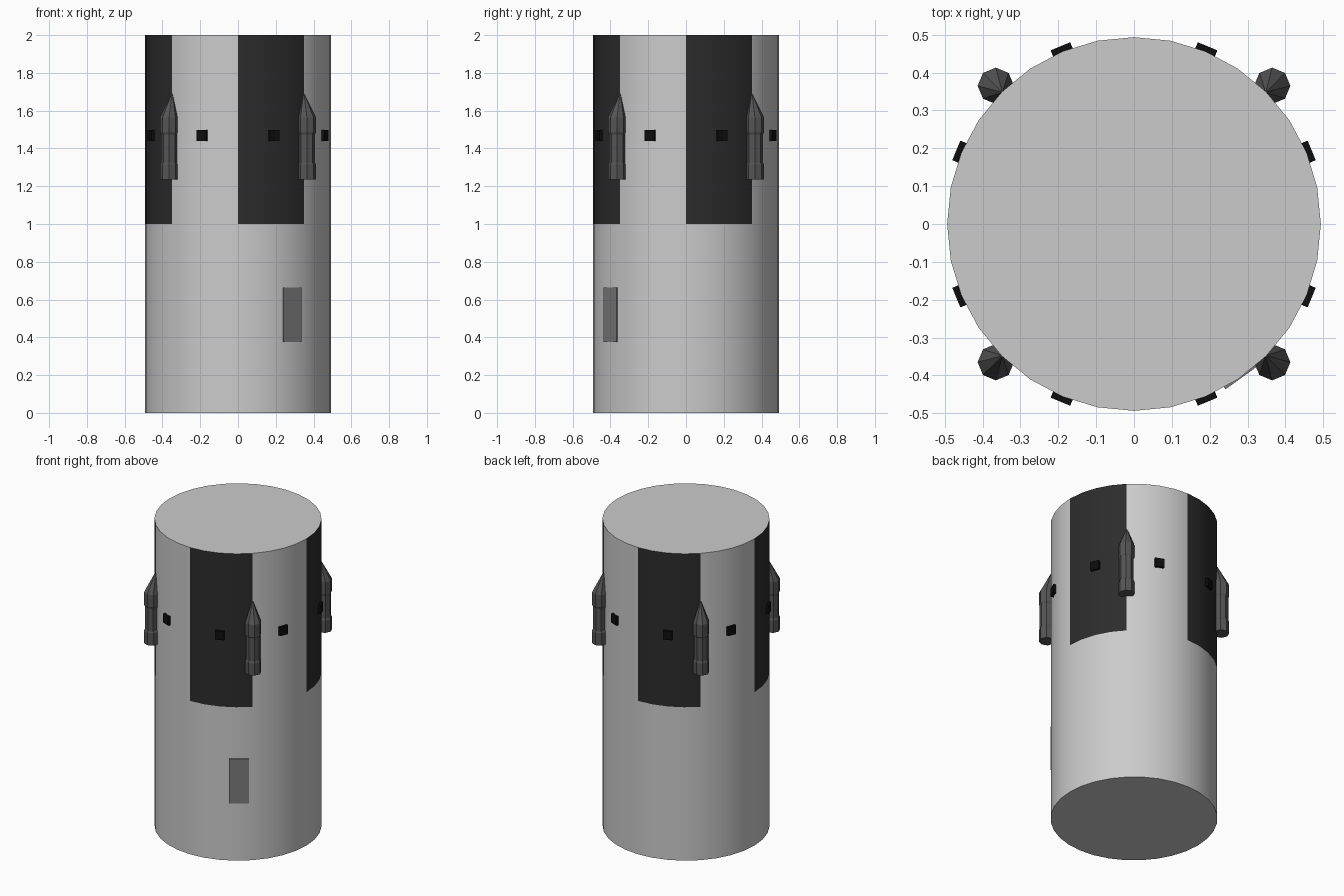
import bpy, bmesh
from math import sin, cos, radians, pi
from mathutils import Matrix

if "Cube" in bpy.data.objects:
    bpy.data.objects.remove(bpy.data.objects["Cube"])

R = 0.4935


def material(name, v):
    m = bpy.data.materials.new(name)
    m.diffuse_color = (v, v, v, 1)
    m.use_nodes = True
    m.node_tree.nodes["Principled BSDF"].inputs["Base Color"].default_value = m.diffuse_color
    return m


WHITE = material("light_grey", 0.8)
DARK = material("panel_dark", 0.025)
STEEL = material("pod_grey", 0.09)
BLACK = material("black", 0.004)
HATCH = material("hatch_grey", 0.2)


def finish(bm, name, mats, smooth=None):
    bmesh.ops.recalc_face_normals(bm, faces=bm.faces)
    me = bpy.data.meshes.new(name)
    bm.to_mesh(me)
    bm.free()
    ob = bpy.data.objects.new(name, me)
    bpy.context.collection.objects.link(ob)
    for m in mats:
        me.materials.append(m)
    if smooth:
        bpy.ops.object.select_all(action='DESELECT')
        ob.select_set(True)
        bpy.context.view_layer.objects.active = ob
        bpy.ops.object.shade_smooth_by_angle(angle=radians(smooth))
    return ob


def loft(bm, rings, n):
    """Capped tube through rings of (radius, z, x offset, y offset)."""
    loops = [[bm.verts.new((ox + r * cos(2 * pi * i / n), oy + r * sin(2 * pi * i / n), z))
              for i in range(n)] for r, z, ox, oy in rings]
    sides = []
    for a, b in zip(loops, loops[1:]):
        sides.append([bm.faces.new((a[i], a[(i + 1) % n], b[(i + 1) % n], b[i])) for i in range(n)])
    bm.faces.new(loops[0][::-1])
    bm.faces.new(loops[-1])
    return sides


def wall_box(name, angle, outer, depth, width, z0, z1, mat):
    bm = bmesh.new()
    bmesh.ops.create_cube(bm, size=1)
    bmesh.ops.transform(bm, verts=bm.verts, matrix=(
        Matrix.Rotation(radians(angle), 4, 'Z')
        @ Matrix.Translation((outer - depth / 2, 0, (z0 + z1) / 2))
        @ Matrix.Diagonal((depth, width, z1 - z0, 1))))
    return finish(bm, name, [mat])


# Tank body: alternating dark eighths on the upper half
bm = bmesh.new()
lower, upper = loft(bm, [(R, 0, 0, 0), (R, 1, 0, 0), (R, 2, 0, 0)], 32)
for i, f in enumerate(upper):
    f.material_index = 1 if (i // 4) % 2 == 0 else 0
finish(bm, "body", [WHITE, DARK], 30)

# Four rocket pods on the diagonals, nose tips leaning in to the wall
profile = [(0.048, 1.235), (0.048, 1.315), (0.043, 1.325), (0.043, 1.475),
           (0.048, 1.485), (0.048, 1.565), (0.003, 1.69)]
for k, (sx, sy) in enumerate([(1, 1), (-1, 1), (-1, -1), (1, -1)]):
    bm = bmesh.new()
    rings = []
    for r, z in profile:
        c = 0.349 if z > 1.6 else 0.365
        rings.append((r, z, sx * c, sy * c))
    loft(bm, rings, 8)
    finish(bm, f"rocket_pod_{k + 1}", [STEEL])

# Eight small black vents around the body
for k in range(8):
    wall_box(f"vent_{k + 1}", 22.5 + 45 * k, 0.508, 0.035, 0.056, 1.44, 1.497, BLACK)

# Access hatch on the lower front right
wall_box("hatch", -54.3, 0.4955, 0.03, 0.117, 0.375, 0.665, HATCH)
